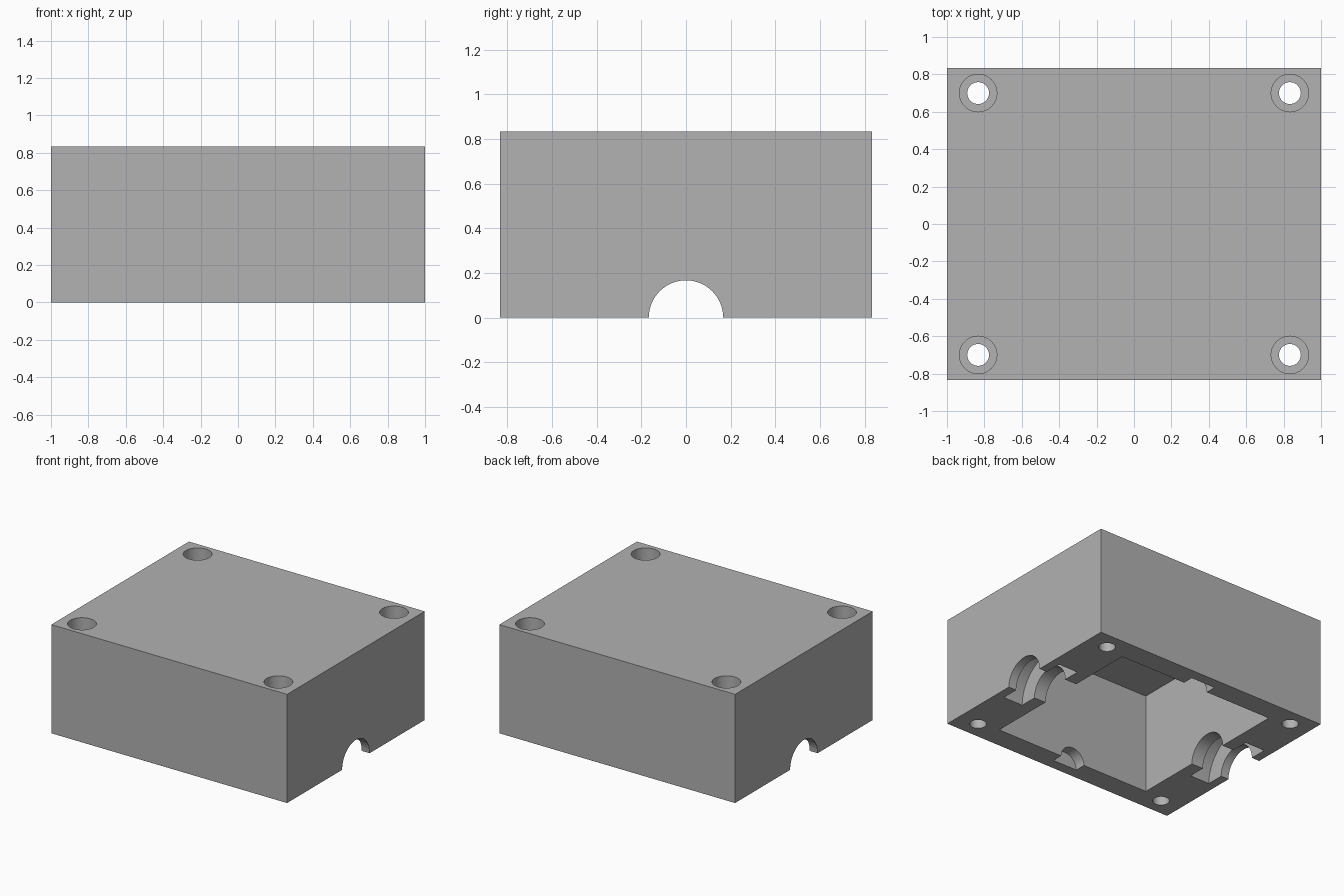
import bpy
from math import pi, radians

cube = bpy.data.objects.get("Cube")
if cube:
    bpy.data.objects.remove(cube, do_unlink=True)

UNIT = 1 / 30           # sizes below are in thirtieths of a unit
WIDTH, DEPTH, HEIGHT = 60, 50, 25

grey = bpy.data.materials.new("plain grey")
grey.use_nodes = True
colour = (0.445, 0.445, 0.445, 1)
grey.diffuse_color = colour
grey.node_tree.nodes["Principled BSDF"].inputs["Base Color"].default_value = colour


def finish(name):
    obj = bpy.context.object
    obj.name = name
    bpy.ops.object.transform_apply(location=True, rotation=True, scale=True)
    return obj


def box(name, size, centre):
    bpy.ops.mesh.primitive_cube_add(size=1, location=[c * UNIT for c in centre])
    bpy.context.object.scale = [s * UNIT for s in size]
    return finish(name)


def rod(name, radius, length, centre, axis="z"):
    turn = {"x": (0, pi / 2, 0), "y": (pi / 2, 0, 0), "z": (0, 0, 0)}[axis]
    bpy.ops.mesh.primitive_cylinder_add(
        vertices=64, radius=radius * UNIT, depth=length * UNIT,
        location=[c * UNIT for c in centre], rotation=turn)
    return finish(name)


# Solid block
housing = box("housing", (WIDTH, DEPTH, HEIGHT), (0, 0, HEIGHT / 2))
housing.data.materials.append(grey)

# Square cavity, open underneath, and the shaft hole through both end walls
cutters = [
    box("cavity_cutter", (40, 40, 46), (0, 0, 0)),
    rod("shaft_cutter", 5, WIDTH + 10, (0, 0, 0), "x"),
]
for side in (-1, 1):
    # Wide seal groove in each end wall, and blind pin seat in each long wall
    cutters.append(rod("groove_cutter", 9, 5, (side * 25.5, 0, 0), "x"))
    cutters.append(rod("pin_seat_cutter", 3.1, 5, (0, side * 20, 0), "y"))
    # Counterbored screw holes at the corners
    for end in (-1, 1):
        x, y = side * 25, end * 21
        cutters.append(rod("screw_cutter", 1.75, HEIGHT * 3, (x, y, HEIGHT / 2)))
        cutters.append(rod("screw_head_cutter", 3, 12, (x, y, HEIGHT)))

for cutter in cutters:
    cutter.hide_render = True
    cutter.data.materials.append(grey)
    cut = housing.modifiers.new(cutter.name, "BOOLEAN")
    cut.operation = "DIFFERENCE"
    cut.solver = "EXACT"
    cut.object = cutter

# Bake the cuts, then drop the cutters
bpy.context.view_layer.update()
graph = bpy.context.evaluated_depsgraph_get()
baked = bpy.data.meshes.new_from_object(housing.evaluated_get(graph))
housing.modifiers.clear()
housing.data = baked
for cutter in cutters:
    bpy.data.objects.remove(cutter, do_unlink=True)

bpy.ops.object.select_all(action="DESELECT")
housing.select_set(True)
bpy.context.view_layer.objects.active = housing
bpy.ops.object.shade_smooth_by_angle(angle=radians(30))
